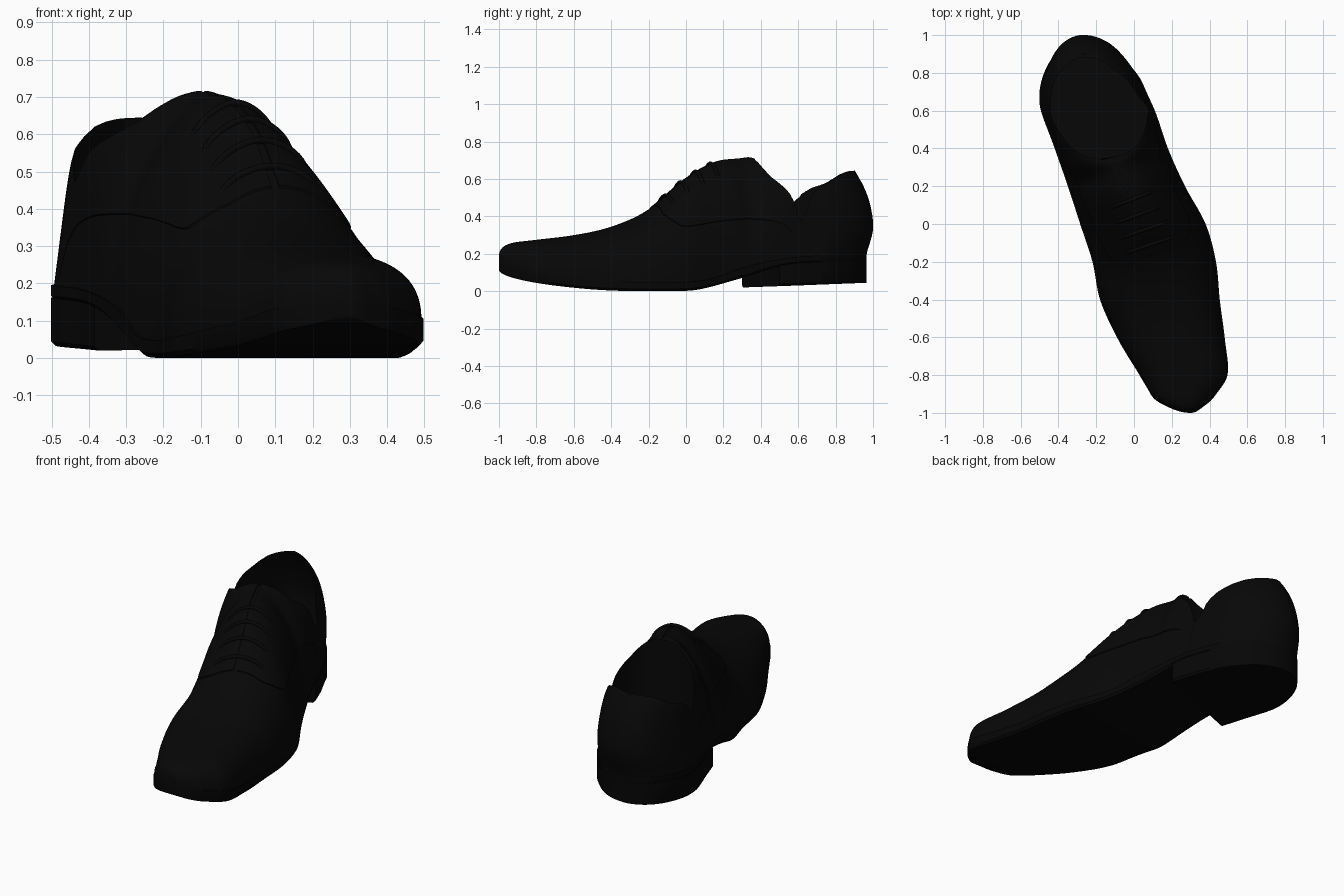
import bpy, bmesh, math
from math import sin, cos, pi

if "Cube" in bpy.data.objects:
    bpy.data.objects.remove(bpy.data.objects["Cube"])


def material(name, v):
    m = bpy.data.materials.new(name)
    m.diffuse_color = (v, v, v, 1)
    m.use_nodes = True
    m.node_tree.nodes["Principled BSDF"].inputs["Base Color"].default_value = m.diffuse_color
    return m


LEATHER = material("black leather", 0.0022)
RUBBER = material("black sole", 0.0018)
LACE = material("black lace", 0.002)


def theta(y):
    return math.acos(max(-1, min(1, -y)))


def ramp(y, a, b):
    t = max(0, min(1, (y - a) / (b - a)))
    return t * t * (3 - 2 * t)


def curve(table, key=theta):
    """Smooth interpolation through (position, value) pairs."""
    xs = [key(p[0]) for p in table]
    vs = [p[1] for p in table]
    n = len(xs)
    ds = []
    for i in range(n):
        a, b = max(i - 1, 0), min(i + 1, n - 1)
        ds.append((vs[b] - vs[a]) / (xs[b] - xs[a]))

    def f(q):
        x = max(xs[0], min(xs[-1], key(q)))
        i = 0
        while i < n - 2 and x > xs[i + 1]:
            i += 1
        w = xs[i + 1] - xs[i]
        t = (x - xs[i]) / w
        return ((2*t**3 - 3*t*t + 1) * vs[i] + (t**3 - 2*t*t + t) * w * ds[i]
                + (3*t*t - 2*t**3) * vs[i + 1] + (t**3 - t*t) * w * ds[i + 1])
    return f


# Plan outline, heights and section shape along the shoe
centre = curve([(-1, .30), (-.93, .262), (-.8, .262), (-.6, .195), (-.4, .137), (-.2, .107), (0, .047),
                (.2, -.04), (.4, -.12), (.6, -.19), (.7, -.215), (.8, -.228), (.9, -.245), (1, -.27)])
half = curve([(-1, 0), (-.97, .09), (-.93, .15), (-.88, .187), (-.8, .233), (-.6, .285), (-.4, .317),
              (-.2, .327), (0, .332), (.2, .31), (.4, .30), (.6, .302), (.7, .286), (.8, .256), (.9, .195),
              (.96, .13), (1, 0)])
top = curve([(-1, .19), (-.98, .235), (-.93, .258), (-.8, .275), (-.6, .30), (-.4, .345), (-.2, .435),
             (0, .60), (.15, .685), (.3, .707), (.35, .708), (.42, .66), (.6, .612), (.8, .626), (.9, .64), (1, .645)])
welt = curve([(-1, .155), (-.9, .13), (-.7, .09), (-.4, .055), (0, .05), (.15, .07), (.3, .125),
              (.5, .17), (.7, .19), (1, .20)])
under = curve([(-1, .115), (-.9, .065), (-.7, .03), (-.4, .004), (0, .002), (.1, .015), (.3, .07),
               (.5, .13), (.7, .15), (1, .16)])
power = curve([(-1, 2.5), (-.5, 2.3), (-.2, 2), (0, 1.8), (.2, 1.75), (.32, 1.85), (.45, 4), (.6, 8), (1, 8)])
taper = curve([(-1, 0), (0, 0), (.45, .14), (.6, .19), (1, .19)])
lean = curve([(.2, -.035), (.33, 0), (.45, -.012), (.55, -.045), (.65, -.10)], key=lambda z: z)


def bend(x, y, z):
    """Heel counter bulge: shifts the back end in y by height."""
    return (x, y + lean(z) * ramp(y, .5, 1), z)


def arch(y, f):
    """Station of the sole heights: the arch runs square to the slanted shoe axis."""
    return y + .33 * half(y) * (1 - f) * ramp(y, -.4, .2)


def skin(y, phi, off=0):
    """Point on the upper at station y and section angle phi."""
    c, s = cos(phi), sin(phi)
    ye = y - .25 * half(y) * c * ramp(y, -.5, -.1) * (1 - ramp(y, .5, .9))
    n = power(ye)
    r = (abs(c) ** n + abs(s) ** n) ** (-1 / n)
    b = welt(arch(y, c)) - .008
    x = centre(y) + .975 * half(y) * r * c * (1 - taper(y) * r * s) + off * c
    return bend(x, y, b + (top(ye) - b) * r * s + off * s)


def loft(name, sections, mat):
    """Closed solid through equal-length sections, each listed symmetrically."""
    bm = bmesh.new()
    rows = [[bm.verts.new(p) for p in s] for s in sections]
    n = len(rows[0])
    for a, b in zip(rows, rows[1:]):
        for i in range(n):
            bm.faces.new((a[i], a[(i + 1) % n], b[(i + 1) % n], b[i]))
    for r in (rows[0], rows[-1]):
        for i in range((n - 1) // 2):
            ring = [r[i], r[i + 1], r[n - 2 - i], r[n - 1 - i]]
            bm.faces.new(list(dict.fromkeys(ring)))
    bmesh.ops.recalc_face_normals(bm, faces=bm.faces)
    me = bpy.data.meshes.new(name)
    bm.to_mesh(me)
    bm.free()
    me.materials.append(mat)
    ob = bpy.data.objects.new(name, me)
    bpy.context.collection.objects.link(ob)
    return ob


def activate(ob):
    bpy.ops.object.select_all(action='DESELECT')
    ob.select_set(True)
    bpy.context.view_layer.objects.active = ob


def smooth(ob, angle=35):
    activate(ob)
    bpy.ops.object.shade_smooth_by_angle(angle=math.radians(angle))


def cut(ob, cutter):
    activate(ob)
    m = ob.modifiers.new("opening", 'BOOLEAN')
    m.object = cutter
    m.operation = 'DIFFERENCE'
    m.solver = 'EXACT'
    bpy.ops.object.modifier_apply(modifier=m.name)


def stations(y0, y1, n):
    a, b = theta(y0), theta(y1)
    return [-cos(a + (b - a) * i / n) for i in range(n + 1)]


ENDS = stations(-.9998, .9998, 110)

# Upper
upper = loft("upper", [[skin(y, pi * i / 56) for i in range(57)] for y in ENDS], LEATHER)

# Foot opening cutter, wider inside than at the collar
LEVELS = [(.23, .035), (.35, .03), (.45, .02), (.55, .008), (.66, 0), (1, 0)]
sections = []
for y in stations(.356, .972, 40):
    w = half(y) - .07
    if y < .6:
        w *= (1 - ((.6 - y) / .25) ** 2) ** .45
    c, slant = centre(y), .25 * (1 - ramp(y, .35, .8))
    sections.append([bend(c - w - e, y - w * slant, z) for z, e in LEVELS]
                    + [bend(c + w + e, y + w * slant, z) for z, e in reversed(LEVELS)])
opening = loft("opening_cutter", sections, LEATHER)
opening.hide_render = True
cut(upper, opening)
smooth(upper)

# Quarters: raised side panels whose facings meet under the laces
seam = curve([(-.08, .41), (-.04, .37), (0, .345), (.2, .375), (.35, .385), (.5, .365), (.57, .31), (.6, .21)])


def quarter_point(y0, phi, off):
    shift = (.1 * cos(phi) - .09) * max(0, min(1, (.6 - y0) / .5))
    return skin(y0 + shift, phi, off)


for side in ("left", "right"):
    flip = (lambda p: pi - p) if side == "left" else (lambda p: p)
    sections = []
    for i in range(61):
        y = -.08 + .68 * i / 60
        lo, hi = 0, pi / 2
        for _ in range(24):
            mid = (lo + hi) / 2
            if quarter_point(y, flip(mid), 0)[2] < seam(y):
                lo = mid
            else:
                hi = mid
        end = max(math.radians(88), lo + .01)
        raised = .006 - .0055 * max(0, min(1, (y - .4) / .2))
        angles = [flip(lo + (end - lo) * j / 24) for j in range(25)]
        sections.append([quarter_point(y, a, raised) for a in angles]
                        + [quarter_point(y, a, -.012) for a in reversed(angles)])
    quarter = loft(side + "_quarter", sections, LEATHER)
    cut(quarter, opening)
    smooth(quarter)

bpy.data.objects.remove(opening)

# Laces across the instep
for k, y0 in enumerate((-.11, -.03, .05, .13)):
    cu = bpy.data.curves.new("lace_%d" % (k + 1), 'CURVE')
    cu.dimensions = '3D'
    cu.bevel_depth = .01
    cu.bevel_resolution = 3
    cu.use_fill_caps = True
    sp = cu.splines.new('POLY')
    sp.points.add(20)
    for i, p in enumerate(sp.points):
        a = math.radians(64 + 52 * i / 20)
        sink = .007 - .012 * abs(i / 10 - 1) ** 6
        p.co = (*skin(y0 + .1 * cos(a), a, sink), 1)
    sp.use_smooth = True
    cu.materials.append(LACE)
    bpy.context.collection.objects.link(bpy.data.objects.new(cu.name, cu))


def slab(y, low, high, slant=0):
    """Flat section with softened lower edges; slant swings its right side back."""
    pts = []
    for f, up in ((-1, 1), (-1, .3), (-.96, 0), (-.5, 0), (0, 0), (.5, 0), (.96, 0), (1, .3), (1, 1)):
        yy = y + slant * half(y) * (1 + f)
        z0, z1 = low(yy, f), high(yy, f)
        z = z1 if up == 1 else z0 + min(up * .04, (z1 - z0) * .5)
        pts.append(bend(centre(yy) + f * half(yy), yy, max(0, z)))
    return pts


# Sole
sole = loft("sole", [slab(y, lambda v, f: under(arch(v, f)), lambda v, f: welt(arch(v, f)))
                     for y in ENDS], RUBBER)
smooth(sole, 40)

# Heel block with a front edge square to the shoe axis
heel = loft("heel", [slab(y, lambda v, f: .02 + .025 * (v - .3) / .7, lambda v, f: under(arch(v, f)) + .006,
                          .33 * (1 - ramp(y, .3, .95))) for y in stations(.3, .9998, 45)], RUBBER)
smooth(heel, 40)
